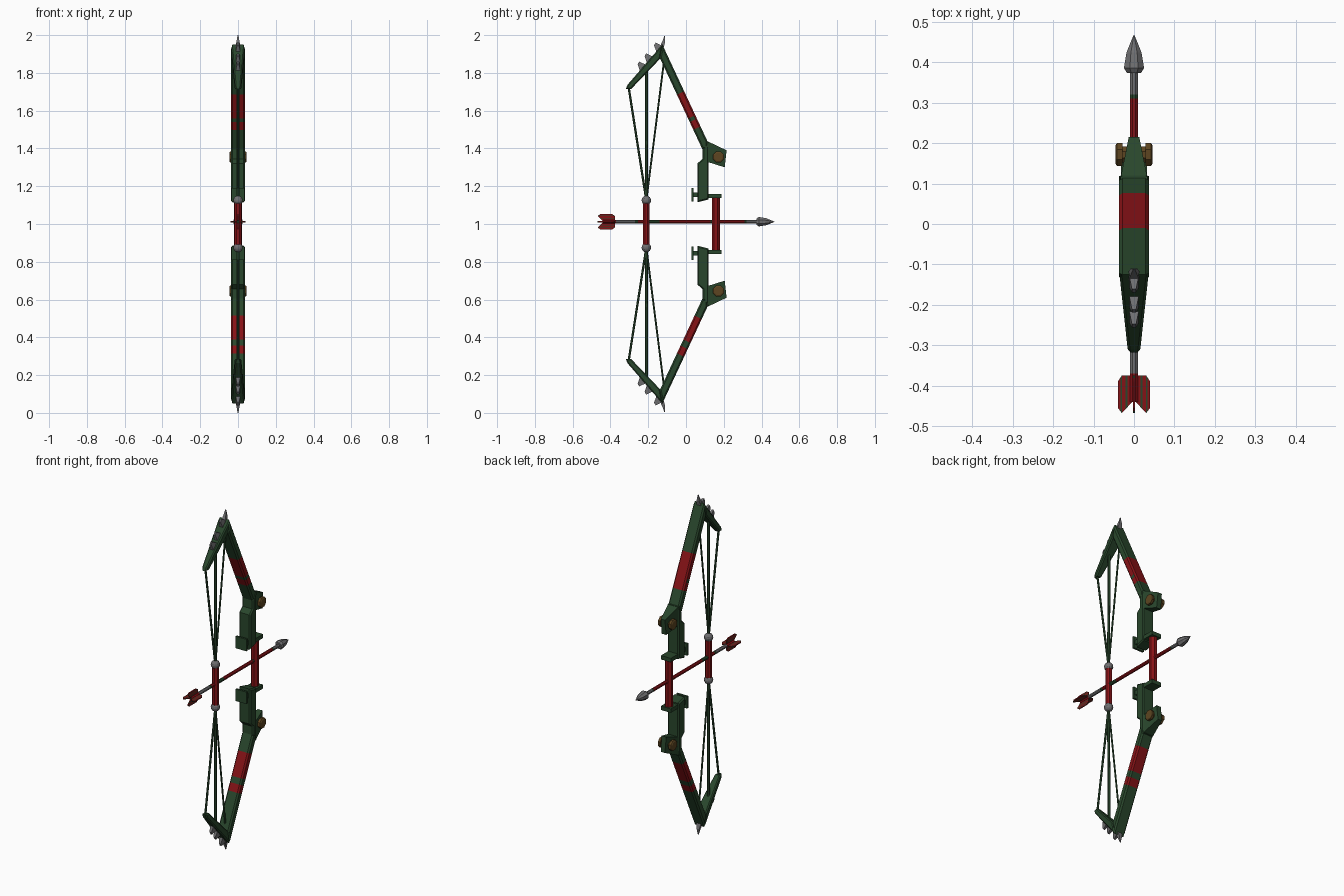
import bpy, bmesh, math
from mathutils import Vector

if "Cube" in bpy.data.objects:
    bpy.data.objects.remove(bpy.data.objects["Cube"])


def material(name, r, g, b):
    m = bpy.data.materials.new(name)
    m.diffuse_color = (r, g, b, 1)
    m.use_nodes = True
    m.node_tree.nodes["Principled BSDF"].inputs["Base Color"].default_value = m.diffuse_color
    return m


GREEN = material("dark_green", 0.022, 0.062, 0.025)
RED = material("deep_red", 0.24, 0.006, 0.008)
GREY = material("steel_grey", 0.16, 0.16, 0.165)
BROWN = material("bronze_brown", 0.11, 0.06, 0.015)


def finish(bm, name, mats):
    bmesh.ops.recalc_face_normals(bm, faces=bm.faces[:])
    me = bpy.data.meshes.new(name)
    bm.to_mesh(me)
    bm.free()
    for m in mats:
        me.materials.append(m)
    ob = bpy.data.objects.new(name, me)
    bpy.context.collection.objects.link(ob)
    return ob


def flip(z, s):
    return 1 + s * (z - 1)


def prism(name, pts, hx, mat, s=1, bevel=0.0, cuts=None):
    """Side profile (y, z) widened to +-hx(y, z); s=-1 builds the lower twin.
    cuts = (origin, direction, positions, red test) paints bands."""
    bm = bmesh.new()
    sides = []
    for d in (-1, 1):
        vs = [bm.verts.new((d * hx(y, z), y, flip(z, s))) for y, z in pts]
        sides.append(bm.faces.new(vs))
    a, b = sides[0].verts[:], sides[1].verts[:]
    rim = [e for f in sides for e in f.edges]
    for i in range(len(pts)):
        j = (i + 1) % len(pts)
        bm.faces.new((a[i], a[j], b[j], b[i]))
    bmesh.ops.recalc_face_normals(bm, faces=bm.faces[:])
    if bevel:
        bmesh.ops.bevel(bm, geom=rim, offset=bevel, segments=1, affect='EDGES')
    if cuts:
        o, d, ts, test = cuts
        for t in ts:
            bmesh.ops.bisect_plane(bm, geom=bm.verts[:] + bm.edges[:] + bm.faces[:],
                                   plane_co=o + d * t, plane_no=d)
        bm.normal_update()
        for f in bm.faces:
            t = (f.calc_center_median() - o).dot(d)
            f.material_index = int(test(t, f.normal))
    return finish(bm, name, [mat, RED])


def lathe(name, p, q, profile, mat, n=8, bands=None):
    """Revolve (distance, radius) rings about the line from p toward q."""
    p, q = Vector(p), Vector(q)
    rot = (q - p).to_track_quat('Z', 'Y')
    bm = bmesh.new()
    rings = []
    for t, r in profile:
        rings.append([bm.verts.new(p + rot @ Vector((
            r * math.cos(2 * math.pi * (k + .5) / n),
            r * math.sin(2 * math.pi * (k + .5) / n), t))) for k in range(n)])
    for i in range(len(rings) - 1):
        for k in range(n):
            f = bm.faces.new((rings[i][k], rings[i][(k + 1) % n],
                              rings[i + 1][(k + 1) % n], rings[i + 1][k]))
            if bands:
                f.material_index = bands[i]
    bm.faces.new(rings[0])
    bm.faces.new(rings[-1])
    return finish(bm, name, [mat, RED, GREY])


def rod(name, p, q, r, mat, n=8):
    length = (Vector(q) - Vector(p)).length
    return lathe(name, p, q, [(0, r), (length, r)], mat, n)


def box(name, y0, y1, z0, z1, hx, mat, s=1):
    return prism(name, [(y0, z0), (y1, z0), (y1, z1), (y0, z1)],
                 lambda y, z: hx, mat, s)


for s, side in ((1, "upper"), (-1, "lower")):
    def wide(y, z):
        return 0.037

    # main limb with painted bands across it
    o = Vector((0, 0.115, flip(1.435, s)))
    d = Vector((0, -0.24, s * 0.515)).normalized()
    if s > 0:
        ts = (0.09, 0.135, 0.155, 0.295)
        red = lambda t, n: ts[0] < t < ts[3] and not (ts[1] < t < ts[2] and n.y < 0.6)
    else:
        ts = (0.075, 0.215, 0.25, 0.295)
        red = lambda t, n: ts[0] < t < ts[1] or ts[2] < t < ts[3]
    prism(side + "_limb", [(-0.125, 1.95), (0.115, 1.435), (0.115, 1.40),
                           (0.087, 1.395), (-0.139, 1.88)],
          wide, GREEN, s, 0.008, (o, d, ts, red))

    # swept back tip, narrowing to the rear
    prism(side + "_limb_tip", [(-0.125, 1.95), (-0.31, 1.737), (-0.318, 1.715),
                               (-0.29, 1.715), (-0.137, 1.875)],
          lambda y, z: 0.036 + (y + 0.125) * 0.11, GREEN, s, 0.006)

    # riser and tapered front block
    prism(side + "_riser", [(0.115, 1.437), (0.087, 1.395), (0.087, 1.345),
                            (0.06, 1.32), (0.06, 1.115), (0.12, 1.13), (0.12, 1.437)],
          wide, GREEN, s, 0.007)
    prism(side + "_front_block", [(0.11, 1.44), (0.215, 1.39), (0.205, 1.30),
                                  (0.11, 1.33)],
          lambda y, z: 0.034 - (y - 0.11) * 0.2, GREEN, s)

    # bronze pivot with a knob on each end
    z = flip(1.355, s)
    lathe(side + "_pivot", (-0.046, 0.172, z), (0.046, 0.172, z),
          [(0, 0.024), (0.004, 0.031), (0.018, 0.031), (0.018, 0.021),
           (0.074, 0.021), (0.074, 0.031), (0.088, 0.031), (0.092, 0.024)], BROWN)

    # rear shelf plate and stem, handle cap
    box(side + "_shelf_plate", 0.028, 0.040, 1.12, 1.19, 0.035, GREEN, s)
    box(side + "_shelf_stem", 0.038, 0.065, 1.142, 1.168, 0.025, GREEN, s)
    box(side + "_handle_cap", 0.115, 0.187, 1.137, 1.16, 0.032, GREEN, s)

    # metal spikes
    prism(side + "_end_spike", [(-0.14, 1.935), (-0.118, 1.935), (-0.11, 1.965),
                                (-0.113, 2.0), (-0.124, 1.97)],
          lambda y, z: 0.002 + (2 - z) * 0.18, GREY, s)
    for i, (y, z) in enumerate(((-0.135, 1.93), (-0.185, 1.873), (-0.222, 1.83))):
        prism(side + "_barb_%d" % (i + 1),
              [(y + 0.012, z + 0.012), (y - 0.02, z - 0.025), (y - 0.034, z + 0.016),
               (y - 0.026, z + 0.03)][:4],
              lambda a, b, y=y: 0.013 if a > y - 0.022 else 0.005, GREY, s)

    # three strings meeting at a metal ball
    end = (0, -0.21, flip(1.125, s))
    for nm, y, z, r in (("rear", -0.303, 1.72, 0.006), ("middle", -0.208, 1.82, 0.008),
                        ("front", -0.118, 1.85, 0.005)):
        rod(side + "_" + nm + "_string", (0, y, flip(z, s)), end, r, GREEN, 6)
    bm = bmesh.new()
    bmesh.ops.create_uvsphere(bm, u_segments=12, v_segments=8, radius=0.025)
    bmesh.ops.translate(bm, verts=bm.verts[:], vec=end)
    finish(bm, side + "_string_ball", [GREY])

# red handle and string grip
rod("handle", (0, 0.158, 0.85), (0, 0.158, 1.15), 0.023, RED)
rod("string_grip", (0, -0.21, 0.88), (0, -0.21, 1.12), 0.019, RED)

# arrow: banded shaft, head and four fins
AZ = 1.012
stops = [-0.44, -0.37, -0.27, -0.255, -0.2, -0.14, 0.13, 0.15, 0.31, 0.32, 0.38]
lathe("arrow_shaft", (0, 0, AZ), (0, 1, AZ), [(t, 0.0105) for t in stops], GREEN,
      bands=[1, 2, 0, 1, 0, 1, 0, 1, 0, 2])
lathe("arrow_head", (0, 0, AZ), (0, 1, AZ),
      [(0.374, 0.019), (0.386, 0.027), (0.425, 0.020), (0.468, 0.001)], GREY)

for k in range(4):
    # fin outline (radius, y), crossed by green stripes
    bm = bmesh.new()
    ang = k * math.pi / 2
    u = Vector((math.cos(ang), 0, math.sin(ang)))
    w = Vector((-math.sin(ang), 0, math.cos(ang))) * 0.003
    c = Vector((0, 0, AZ))
    outline = [(0.004, -0.375), (0.03, -0.375), (0.04, -0.39), (0.04, -0.455),
               (0.03, -0.468), (0.004, -0.44)]
    loops = [[bm.verts.new(c + u * r + Vector((0, y, 0)) + w * d) for r, y in outline]
             for d in (-1, 1)]
    for lp in loops:
        bm.faces.new(lp)
    for i in range(6):
        j = (i + 1) % 6
        bm.faces.new((loops[0][i], loops[0][j], loops[1][j], loops[1][i]))
    for r in (0.016, 0.021, 0.03, 0.034):
        bmesh.ops.bisect_plane(bm, geom=bm.verts[:] + bm.edges[:] + bm.faces[:],
                               plane_co=c + u * r, plane_no=u)
    for f in bm.faces:
        r = (f.calc_center_median() - c).dot(u)
        f.material_index = int(0.016 < r < 0.021 or 0.03 < r < 0.034)
    finish(bm, "arrow_fin_%d" % (k + 1), [RED, GREEN])
